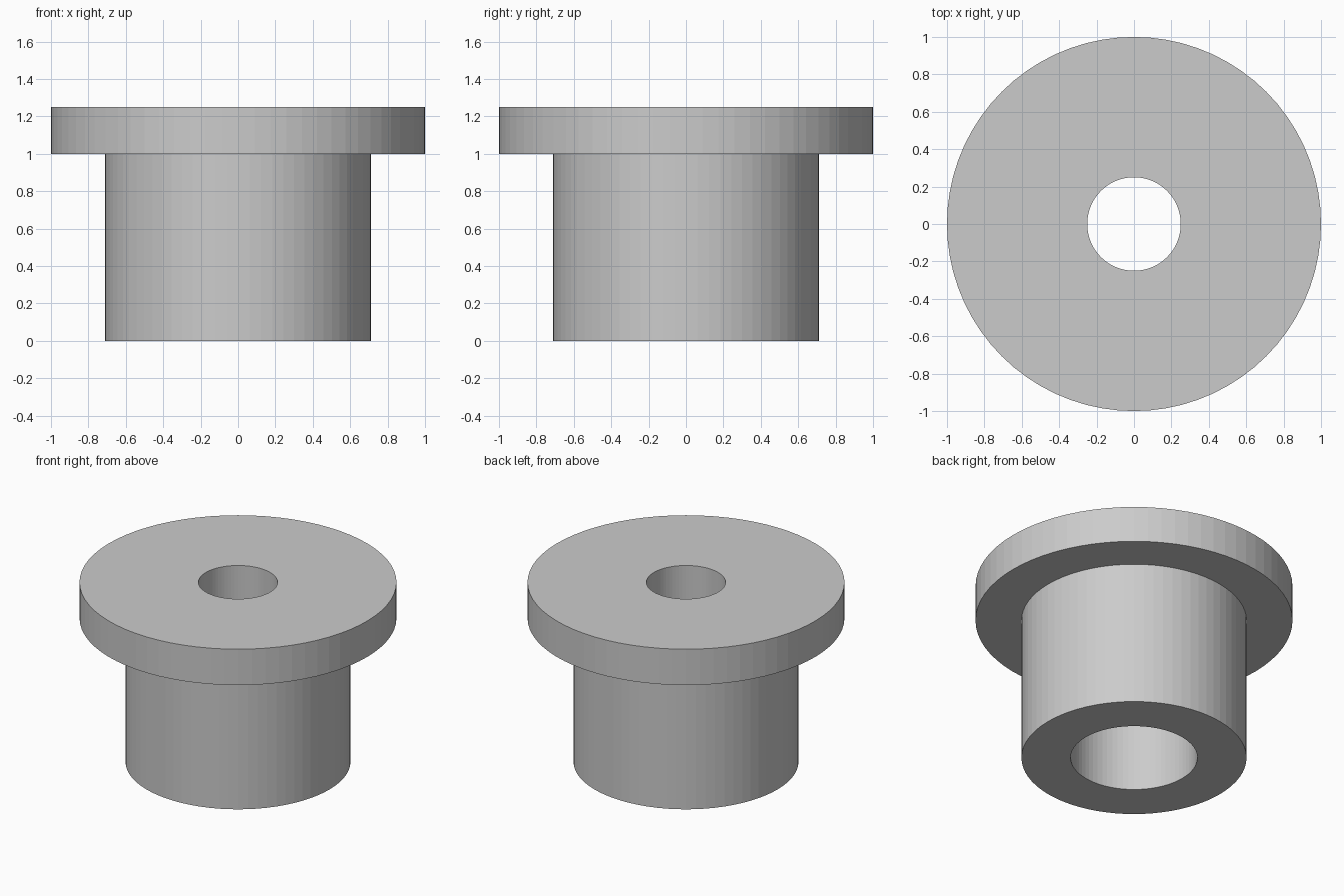
import bpy, bmesh, math
from mathutils import Vector

SEGMENTS = 72

cube = bpy.data.objects.get("Cube")
if cube:
    bpy.data.objects.remove(cube, do_unlink=True)

# Plain grey material
grey = bpy.data.materials.new("plain_grey")
grey.use_nodes = True
colour = (0.6, 0.6, 0.6, 1)
grey.diffuse_color = colour
grey.node_tree.nodes["Principled BSDF"].inputs["Base Color"].default_value = colour


def lathe(name, profile):
    """Revolve a closed (radius, height) profile around z."""
    bm = bmesh.new()
    verts = [bm.verts.new((r, 0, z)) for r, z in profile]
    edges = [bm.edges.new((v, verts[i - 1])) for i, v in enumerate(verts)]
    bmesh.ops.spin(bm, geom=verts + edges, cent=Vector(), axis=Vector((0, 0, 1)),
                   angle=math.tau, steps=SEGMENTS, use_merge=True)
    bmesh.ops.remove_doubles(bm, verts=bm.verts, dist=0.0001)
    bmesh.ops.recalc_face_normals(bm, faces=bm.faces)
    mesh = bpy.data.meshes.new(name)
    bm.to_mesh(mesh)
    bm.free()
    mesh.materials.append(grey)
    obj = bpy.data.objects.new(name, mesh)
    bpy.context.collection.objects.link(obj)
    return obj


# Flanged sleeve: wide socket below, narrow hole through the flange
lathe("flanged_bushing", [
    (0.40, 0), (0.71, 0), (0.71, 1.0), (1.0, 1.0),
    (1.0, 1.25), (0.25, 1.25), (0.25, 1.0), (0.40, 1.0),
])
